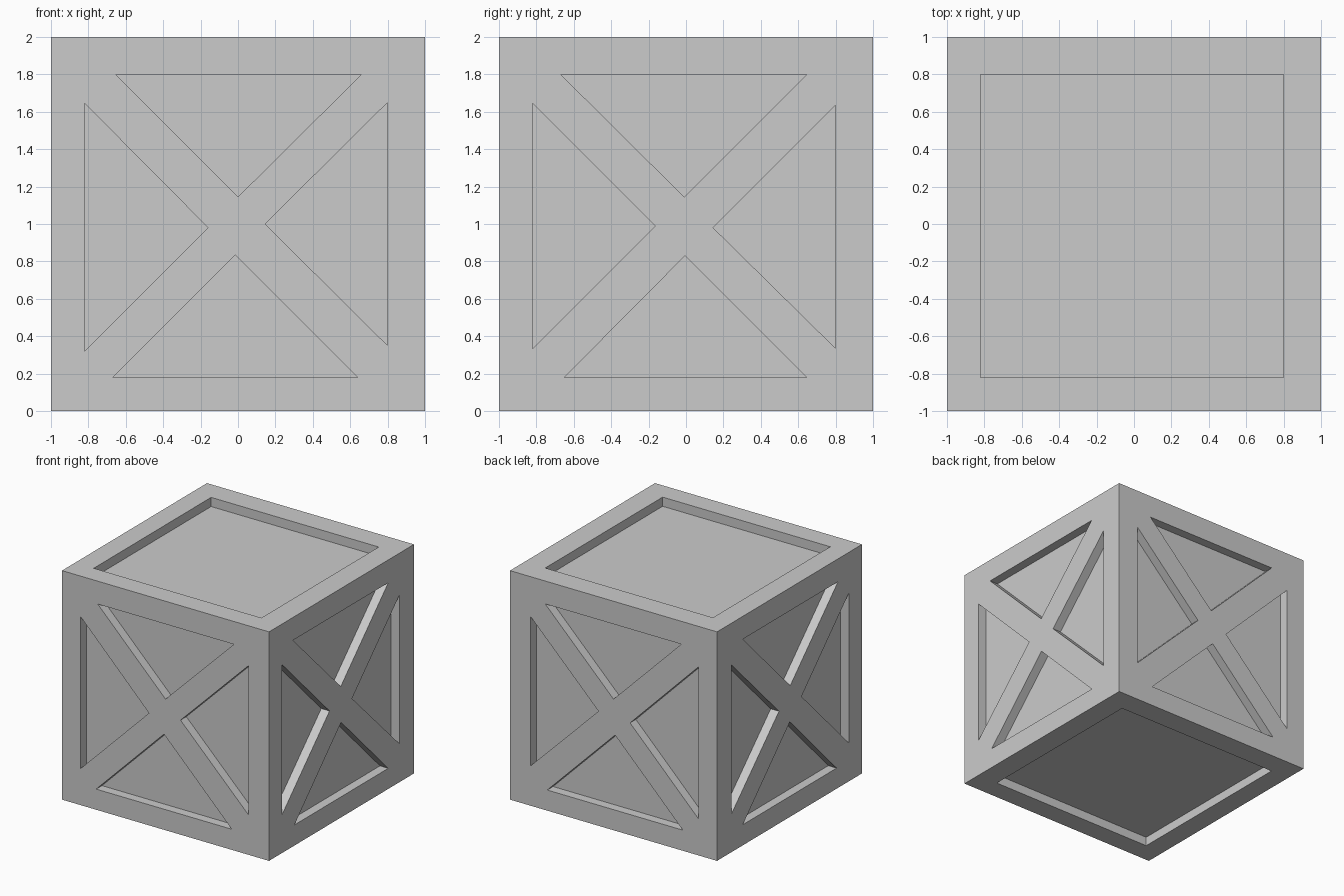
import bpy, bmesh
from mathutils import Vector

if "Cube" in bpy.data.objects:
    bpy.data.objects.remove(bpy.data.objects["Cube"])

DEPTH = 0.08   # recess depth of every panel
OVER = 0.05    # how far cutters stick out of the crate

# Triangular recesses as (across, height) points
FRONT_BACK = [
    [(-0.655, 1.80), (0.66, 1.80), (0.0, 1.145)],
    [(-0.82, 1.645), (-0.82, 0.32), (-0.16, 0.98)],
    [(0.80, 1.65), (0.80, 0.35), (0.145, 1.0)],
    [(-0.67, 0.18), (0.64, 0.18), (-0.015, 0.835)],
]
SIDES = [
    [(-0.67, 1.80), (0.645, 1.80), (-0.01, 1.145)],
    [(-0.82, 1.645), (-0.82, 0.335), (-0.165, 0.99)],
    [(0.80, 1.635), (0.80, 0.335), (0.145, 0.98)],
    [(-0.65, 0.18), (0.645, 0.18), (-0.005, 0.83)],
]
# Square recess of the lid and base
LID = [[(-0.82, -0.82), (0.80, -0.82), (0.80, 0.80), (-0.82, 0.80)]]


def make_object(name, bm):
    bmesh.ops.recalc_face_normals(bm, faces=bm.faces[:])
    mesh = bpy.data.meshes.new(name)
    bm.to_mesh(mesh)
    bm.free()
    obj = bpy.data.objects.new(name, mesh)
    bpy.context.collection.objects.link(obj)
    return obj


def add_prism(bm, outline, place, start, end):
    """Extrude an outline between two levels along the axis used by place()."""
    face = bm.faces.new([bm.verts.new(place(u, v, start)) for u, v in outline])
    ext = bmesh.ops.extrude_face_region(bm, geom=[face])
    top = [g for g in ext["geom"] if isinstance(g, bmesh.types.BMVert)]
    offset = Vector(place(0, 0, end)) - Vector(place(0, 0, start))
    bmesh.ops.translate(bm, verts=top, vec=offset)


# Solid crate body
bm = bmesh.new()
bmesh.ops.create_cube(bm, size=2)
bmesh.ops.translate(bm, verts=bm.verts[:], vec=(0, 0, 1))
crate = make_object("crate", bm)

# Recess cutters on both ends of each axis
bm = bmesh.new()
axes = [
    (FRONT_BACK, lambda u, v, d: (u, d, v)),
    (SIDES, lambda u, v, d: (d, u, v)),
    (LID, lambda u, v, d: (u, v, 1 + d)),
]
for outlines, place in axes:
    for side in (-1, 1):
        for outline in outlines:
            add_prism(bm, outline, place, side * (1 - DEPTH), side * (1 + OVER))
cutter = make_object("recess_cutter", bm)
cutter.hide_render = True

# Carve the recesses, leaving the frame and cross braces proud
mod = crate.modifiers.new("recesses", "BOOLEAN")
mod.operation = "DIFFERENCE"
mod.solver = "EXACT"
mod.object = cutter
bpy.context.view_layer.objects.active = crate
bpy.ops.object.modifier_apply(modifier=mod.name)
bpy.data.objects.remove(cutter)
